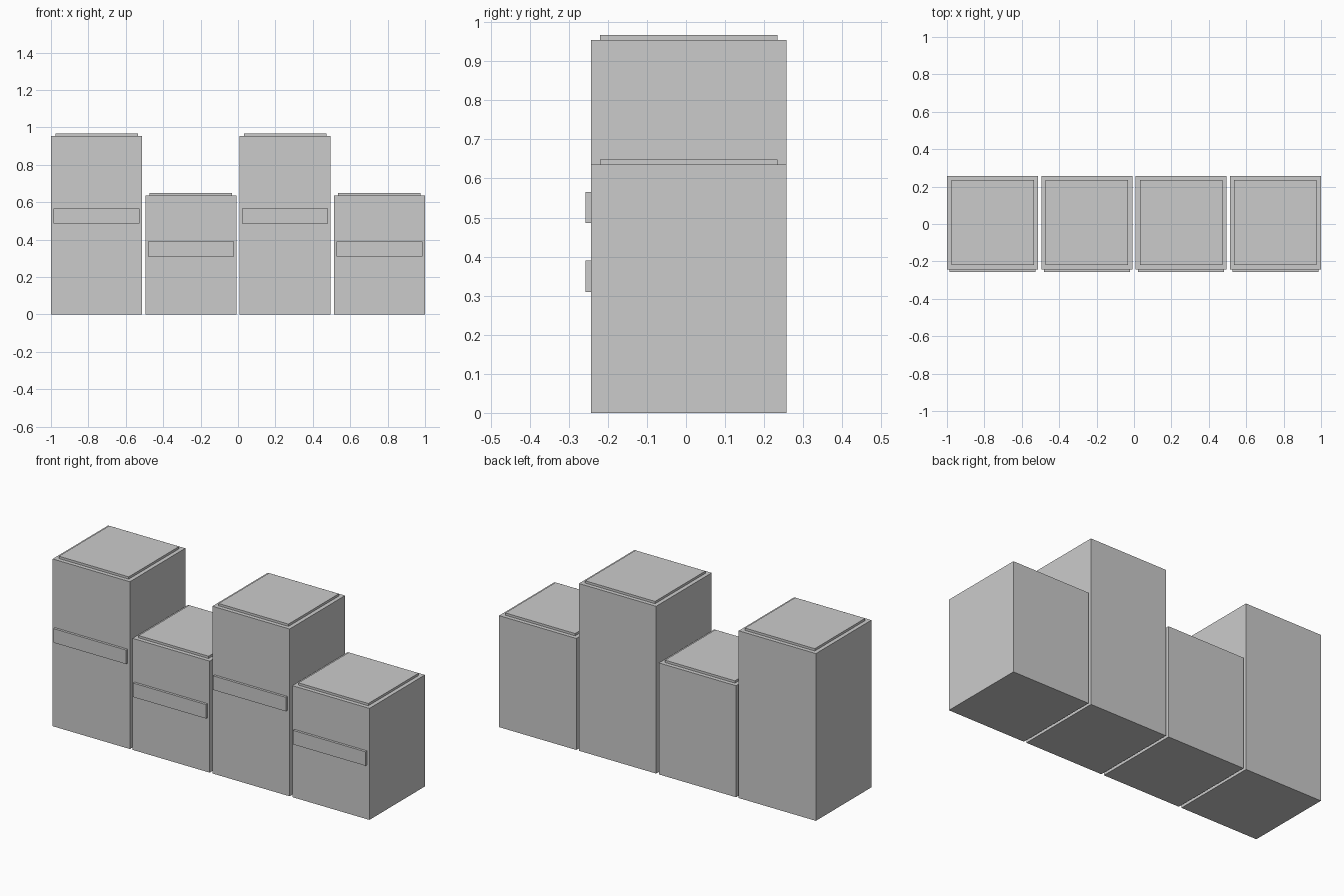
import bpy

default = bpy.data.objects.get("Cube")
if default:
    bpy.data.objects.remove(default, do_unlink=True)

grey = bpy.data.materials.new("light_grey")
grey.use_nodes = True
color = (0.6, 0.6, 0.6, 1)
grey.diffuse_color = color
grey.node_tree.nodes["Principled BSDF"].inputs["Base Color"].default_value = color


def box(name, center, size):
    bpy.ops.mesh.primitive_cube_add(size=1, location=center)
    obj = bpy.context.object
    obj.name = name
    obj.scale = size
    bpy.ops.object.transform_apply(location=False, rotation=False, scale=True)
    obj.data.materials.append(grey)


PITCH, WIDTH, DEPTH = 0.504, 0.487, 0.5
LID = 0.013          # lid height
PLATE = 0.014        # front plate thickness
BODY_Y = PLATE / 2   # body sits back by half the plate thickness
FRONT = BODY_Y - DEPTH / 2
TALL, SHORT = (0.954, 0.526), (0.636, 0.35)   # body height, plate height

# Row of four canisters, alternating tall and short
for i, (height, plate_z) in enumerate([TALL, SHORT] * 2):
    x = (i - 1.5) * PITCH
    n = i + 1
    box(f"canister_body_{n}", (x, BODY_Y, height / 2), (WIDTH, DEPTH, height))
    # thin inset lid
    box(f"canister_lid_{n}", (x, BODY_Y, height + LID / 2), (0.441, 0.454, LID))
    # raised blank band on the front
    box(f"front_band_{n}", (x, FRONT - PLATE / 2, plate_z), (0.459, PLATE, 0.08))
